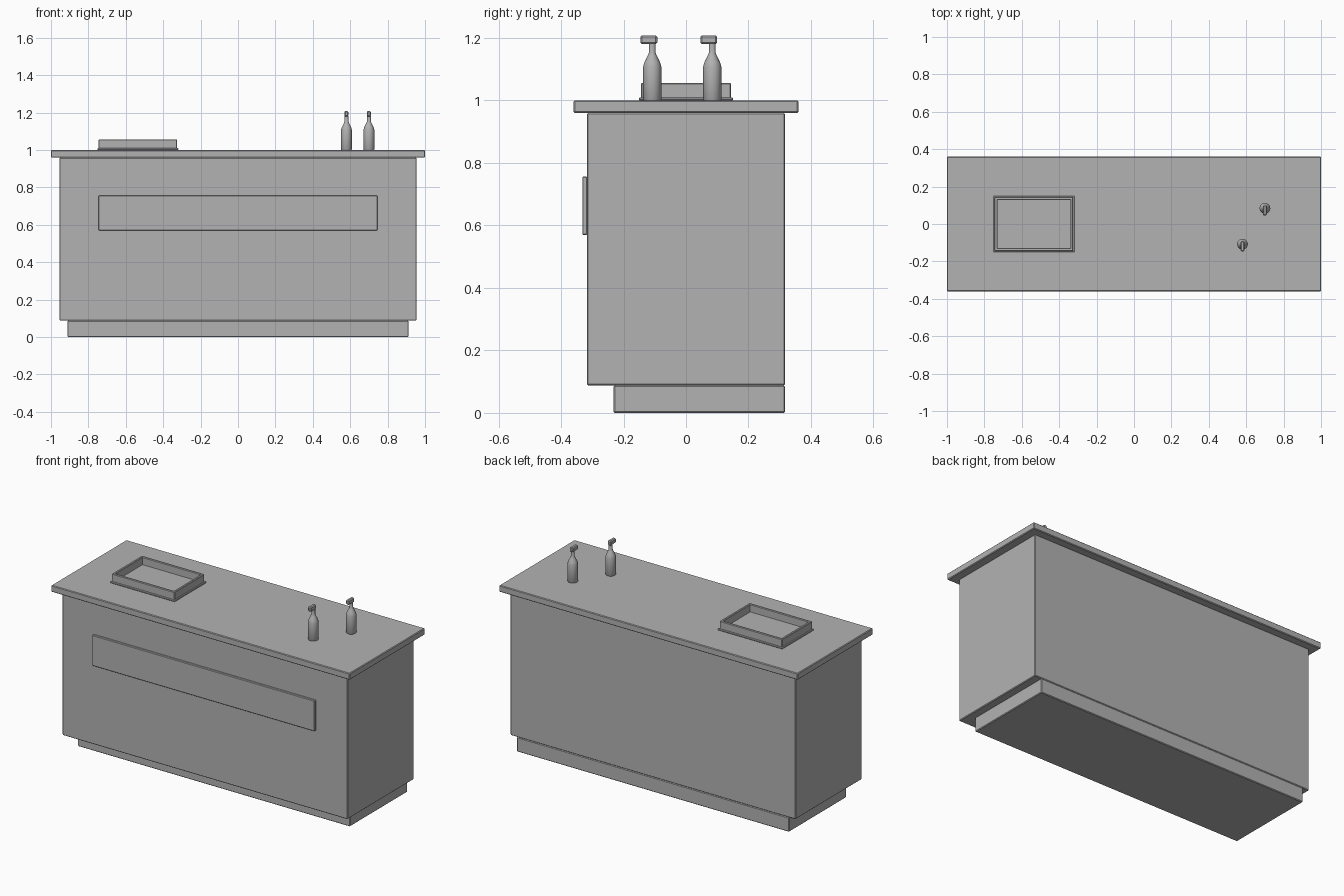
import bpy
import bmesh
import math
from mathutils import Matrix, Vector

old = bpy.data.objects.get("Cube")
if old:
    bpy.data.objects.remove(old, do_unlink=True)

GREY = (0.45, 0.45, 0.45, 1)
grey = bpy.data.materials.new("plain grey")
grey.use_nodes = True
grey.diffuse_color = GREY
grey.node_tree.nodes["Principled BSDF"].inputs["Base Color"].default_value = GREY


def finish(name, bm):
    mesh = bpy.data.meshes.new(name)
    bmesh.ops.recalc_face_normals(bm, faces=bm.faces)
    bm.to_mesh(mesh)
    bm.free()
    mesh.materials.append(grey)
    obj = bpy.data.objects.new(name, mesh)
    bpy.context.collection.objects.link(obj)
    return obj


def box(name, low, high, bevel=0.004):
    """Box between two corners with softened edges."""
    low, high = Vector(low), Vector(high)
    bm = bmesh.new()
    place = Matrix.Translation((low + high) / 2) @ Matrix.Diagonal((*(high - low), 1))
    bmesh.ops.create_cube(bm, size=1, matrix=place)
    bmesh.ops.bevel(bm, geom=bm.edges[:], offset=bevel, segments=1, affect='EDGES')
    return finish(name, bm)


def lathe(name, centre, profile, sides=16):
    """Closed turned shape from (radius, height) pairs."""
    bm = bmesh.new()
    rings = []
    for r, z in profile:
        angles = [math.tau * i / sides for i in range(sides)]
        rings.append([bm.verts.new((centre[0] + r * math.cos(a),
                                    centre[1] + r * math.sin(a), z)) for a in angles])
    for a, b in zip(rings, rings[1:]):
        for i in range(sides):
            j = (i + 1) % sides
            bm.faces.new((a[i], a[j], b[j], b[i]))
    bm.faces.new(rings[0])
    bm.faces.new(rings[-1])
    obj = finish(name, bm)
    bpy.ops.object.select_all(action='DESELECT')
    obj.select_set(True)
    bpy.context.view_layer.objects.active = obj
    bpy.ops.object.shade_smooth_by_angle(angle=math.radians(35))
    return obj


# Counter body
box("toe_kick", (-0.912, -0.232, 0), (0.912, 0.317, 0.088))
box("cabinet", (-0.955, -0.317, 0.088), (0.955, 0.317, 0.96))
box("countertop", (-1, -0.36, 0.96), (1, 0.36, 1))
box("front_panel", (-0.745, -0.332, 0.57), (0.745, -0.315, 0.756), 0.003)

# Tray: thin base with four raised walls
cx, hx, hy, wall = -0.535, 0.21, 0.144, 0.015
box("tray_base", (cx - 0.217, -0.151, 1), (cx + 0.217, 0.151, 1.01), 0.003)
for side, s in (("left", 1), ("right", -1)):
    mid = cx + s * (hx - wall / 2)
    box("tray_wall_" + side, (mid - wall / 2, -hy, 1.005), (mid + wall / 2, hy, 1.056), 0.003)
for side, s in (("back", 1), ("front", -1)):
    mid = s * (hy - wall / 2)
    box("tray_wall_" + side, (cx - hx + wall / 2, mid - wall / 2, 1.005),
        (cx + hx - wall / 2, mid + wall / 2, 1.056), 0.003)

# Pump bottles with nozzles pointing to the front
bottle = [(0.027, 1), (0.029, 1.003), (0.029, 1.108), (0.025, 1.122),
          (0.015, 1.142), (0.011, 1.152), (0.011, 1.182)]
for side, x, y in (("front", 0.58, -0.108), ("back", 0.70, 0.084)):
    lathe("bottle_" + side, (x, y), bottle)
    box("pump_head_" + side, (x - 0.011, y - 0.038, 1.18), (x + 0.011, y + 0.016, 1.208), 0.005)
